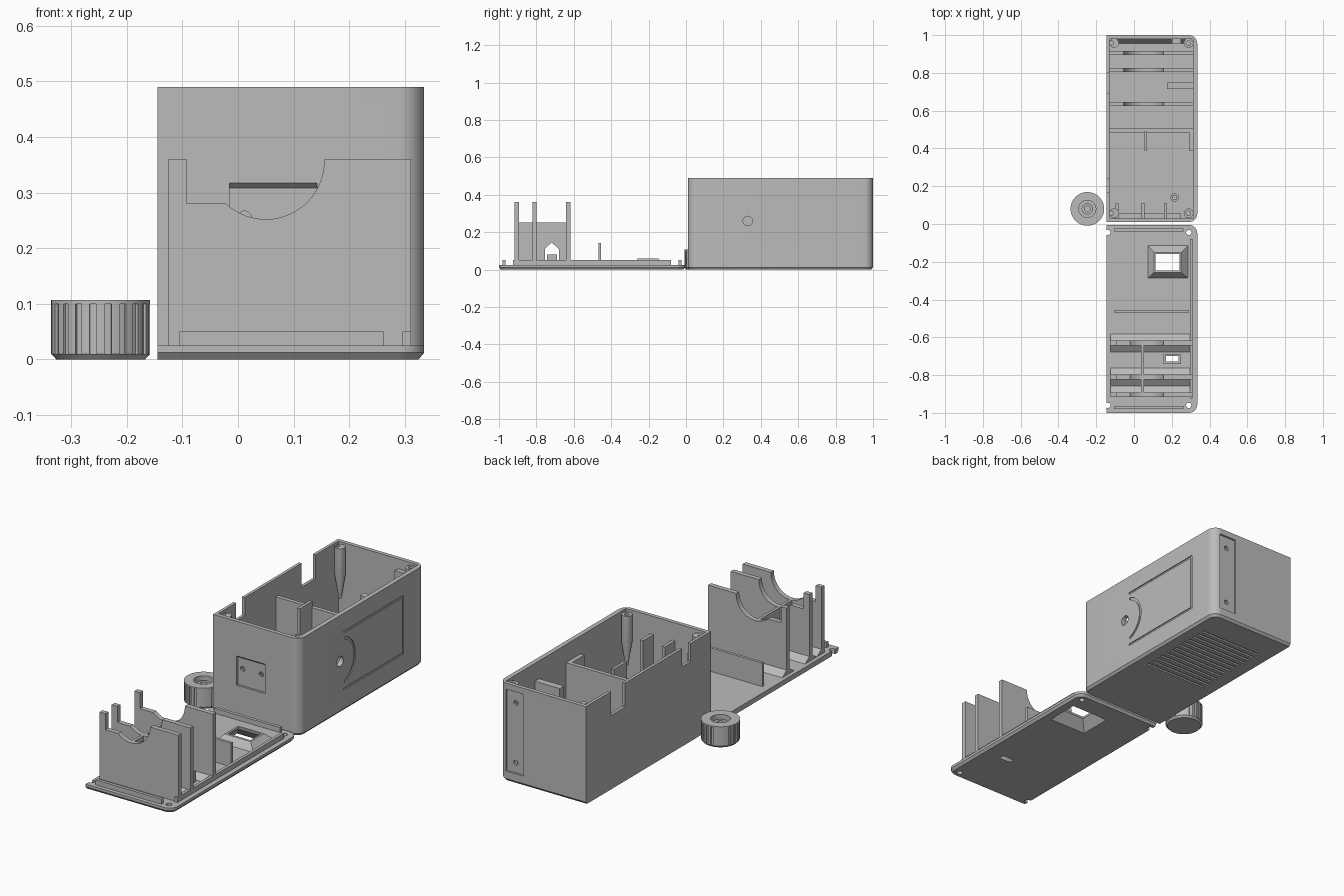
import bpy, bmesh, math
from mathutils import Vector

if "Cube" in bpy.data.objects:
    bpy.data.objects.remove(bpy.data.objects["Cube"])

grey = bpy.data.materials.new("plain_grey")
grey.diffuse_color = (0.5, 0.5, 0.5, 1)
grey.use_nodes = True
grey.node_tree.nodes["Principled BSDF"].inputs["Base Color"].default_value = grey.diffuse_color


def loft(name, rings):
    """Closed solid through rings of equal point count."""
    bm = bmesh.new()
    vs = [[bm.verts.new(p) for p in r] for r in rings]
    n = len(vs[0])
    bm.faces.new(vs[0])
    bm.faces.new(vs[-1])
    for a, b in zip(vs, vs[1:]):
        for i in range(n):
            j = (i + 1) % n
            bm.faces.new((a[i], a[j], b[j], b[i]))
    bmesh.ops.recalc_face_normals(bm, faces=bm.faces)
    me = bpy.data.meshes.new(name)
    bm.to_mesh(me)
    bm.free()
    me.materials.append(grey)
    ob = bpy.data.objects.new(name, me)
    bpy.context.collection.objects.link(ob)
    return ob


def extrude(name, pts, axis, a, b):
    """Extrude a 2D profile along an axis: x uses (y,z), y uses (x,z), z uses (x,y)."""
    i = "xyz".index(axis)

    def ring(t):
        return [tuple(list(p[:i]) + [t] + list(p[i:])) for p in pts]
    return loft(name, [ring(a), ring(b)])


def box(name, x0, x1, y0, y1, z0, z1):
    return extrude(name, [(x0, y0), (x1, y0), (x1, y1), (x0, y1)], "z", z0, z1)


def circle(u, v, r, n=32, a0=0.0, a1=None):
    if a1 is None:
        return [(u + r * math.cos(2 * math.pi * k / n), v + r * math.sin(2 * math.pi * k / n)) for k in range(n)]
    return [(u + r * math.cos(a0 + (a1 - a0) * k / n), v + r * math.sin(a0 + (a1 - a0) * k / n)) for k in range(n + 1)]


def cone(name, x, y, levels, n=32):
    return loft(name, [[(px, py, z) for px, py in circle(x, y, r, n)] for z, r in levels])


def cut(ob, cutters):
    for c in cutters:
        m = ob.modifiers.new("cut", "BOOLEAN")
        m.operation, m.solver, m.object = "DIFFERENCE", "EXACT", c
        bpy.context.view_layer.objects.active = ob
        bpy.ops.object.modifier_apply(modifier=m.name)
        bpy.data.objects.remove(c)


def smooth(ob):
    bpy.ops.object.select_all(action="DESELECT")
    ob.select_set(True)
    bpy.context.view_layer.objects.active = ob
    bpy.ops.object.shade_smooth_by_angle(angle=math.radians(30))


def outline(y0, y1, d, z):
    """Footprint with square left corners and round right corners."""
    x1, r = 0.335 - d, 0.045 - d
    pts = circle(x1 - r, y0 + d + r, r, 8, -math.pi / 2, 0)
    pts += circle(x1 - r, y1 - d - r, r, 8, 0, math.pi / 2)
    return [(x, y, z) for x, y in [(-0.145, y0 + d)] + pts + [(-0.145, y1 - d)]]


# ---- Case body: shell with chamfered underside
case = loft("case", [outline(0.01, 1, 0.01, 0), outline(0.01, 1, 0, 0.012), outline(0.01, 1, 0, 0.49)])
cuts = [box("c", -0.13, 0.312, 0.03, 0.98, 0.02, 0.6)]
cuts += [box("c", -0.2, -0.12, 0.69, 0.80, 0.37, 0.6),
         box("c", -0.2, -0.12, 0.17, 0.24, 0.40, 0.6)]
# front recess with two screw holes, tapered at the top
cuts.append(extrude("c", [(0.0, 0.17), (0.02, 0.17), (0.02, 0.308), (0.01, 0.317), (0.0, 0.317)], "x", -0.015, 0.142))
cuts += [extrude("c", circle(x, 0.255, 0.012, 16), "y", -0.02, 0.06) for x in (0.012, 0.115)]
# back recess with two screw holes
cuts.append(box("c", 0.2, 0.298, 0.99, 1.02, 0.05, 0.46))
cuts += [extrude("c", circle(0.25, z, 0.012, 16), "y", 0.93, 1.05) for z in (0.1, 0.4)]
# side hole and slider outline grooves
cuts.append(extrude("c", circle(0.33, 0.26, 0.025, 24), "x", 0.28, 0.4))
cuts += [box("c", 0.33, 0.4, 0.36, 0.83, 0.39, 0.4),
         box("c", 0.33, 0.4, 0.36, 0.83, 0.105, 0.115),
         box("c", 0.33, 0.4, 0.822, 0.832, 0.105, 0.4)]
arc = circle(0.33, 0.255, 0.122, 16, -1.25, 1.25) + circle(0.33, 0.255, 0.11, 16, 1.25, -1.25)
cuts.append(extrude("c", arc, "x", 0.33, 0.4))
# underside grille
cuts += [box("c", -0.08, 0.27, 0.42 + 0.034 * k, 0.432 + 0.034 * k, -0.01, 0.008) for k in range(13)]
cut(case, cuts)
smooth(case)

# ---- Corner screw posts, tapering down into the corners
for i, (x, y) in enumerate([(0.288, 0.057), (0.288, 0.958), (-0.105, 0.057), (-0.105, 0.958)]):
    hole_x = x if x > 0 else -0.12
    post = cone(f"screw_post_{i}", x, y, [(0.22, 0.006), (0.34, 0.025), (0.478, 0.025)], 20)
    cut(post, [cone("c", hole_x, y, [(0.4, 0.012), (0.6, 0.012)], 16)])
    smooth(post)

# ---- Case interior
CX, R = 0.05, 0.105
low = [(-0.13, 0.018), (0.312, 0.018), (0.312, 0.155)] + circle(CX, 0.158, R, 20, -0.03, -math.pi + 0.03) + [(-0.13, 0.155)]
for i, y in enumerate((0.635, 0.815, 0.905)):
    extrude(f"case_cradle_{i}", low, "y", y - 0.01, y + 0.01)
box("case_divider", -0.13, 0.312, 0.485, 0.505, 0.018, 0.40)
box("centre_fin", 0.055, 0.07, 0.39, 0.49, 0.018, 0.43)
box("side_fin", 0.29, 0.312, 0.39, 0.49, 0.018, 0.40)
box("port_post", 0.175, 0.312, 0.715, 0.75, 0.018, 0.40)
box("back_boss", 0.2, 0.25, 0.955, 0.982, 0.06, 0.44)
extrude("back_fillet", [(0.982, 0.018), (0.955, 0.018), (0.982, 0.06)], "x", -0.11, 0.27)
box("front_rail", -0.1, 0.25, 0.028, 0.055, 0.018, 0.17)
for i, x in enumerate((-0.098, 0.04, 0.16)):
    box(f"front_rib_{i}", x, x + 0.016, 0.028, 0.11, 0.018, 0.40)
stud = cone("floor_stud", 0.215, 0.14, [(0.018, 0.022), (0.12, 0.022)], 24)
cut(stud, [cone("c", 0.215, 0.14, [(0.04, 0.011), (0.2, 0.011)], 16)])
smooth(stud)


# ---- Lid plate with flared window, port slot and screw holes
def rect(x0, x1, y0, y1, z):
    return [(x0, y0, z), (x1, y0, z), (x1, y1, z), (x0, y1, z)]


lid = loft("lid", [outline(-1, -0.005, 0.01, 0), outline(-1, -0.005, 0, 0.012), outline(-1, -0.005, 0, 0.025)])
cuts = [loft("c", [rect(0.075, 0.285, -0.285, -0.115, -0.001), rect(0.115, 0.24, -0.245, -0.16, 0.05)]),
        box("c", 0.17, 0.235, -0.728, -0.70, -0.1, 0.1)]
cuts += [cone("c", x, y, [(-0.1, 0.014), (0.1, 0.014)], 16) for x in (-0.138, 0.29) for y in (-0.045, -0.96)]
cut(lid, cuts)
smooth(lid)
frame = loft("window_frame", [rect(0.07, 0.29, -0.29, -0.11, 0.02), rect(0.105, 0.25, -0.257, -0.15, 0.06)])
cut(frame, [loft("c", [rect(0.075, 0.285, -0.285, -0.115, -0.001), rect(0.115, 0.24, -0.245, -0.16, 0.05),
                       rect(0.115, 0.24, -0.245, -0.16, 0.1)])])
port = box("port_collar", 0.155, 0.25, -0.742, -0.69, 0.02, 0.08)
cut(port, [box("c", 0.17, 0.235, -0.728, -0.70, -0.1, 0.2)])

# ---- Lid locating lips and divider
for i, y in enumerate((-0.032, -0.972)):
    box(f"lid_end_lip_{i}", -0.105, 0.262, y - 0.008, y + 0.008, 0.02, 0.05)
box("lid_side_lip", 0.296, 0.311, -0.925, -0.08, 0.02, 0.05)
box("lid_divider", -0.105, 0.29, -0.468, -0.454, 0.02, 0.143)

# ---- Lid cradles with round cutouts and feet
a_end = -math.pi + math.asin(0.077 / R)
high = [(-0.125, 0.02), (0.311, 0.02), (0.311, 0.36)] + circle(CX, 0.357, R, 24, 0.028, a_end)
high += [(-0.093, 0.28), (-0.093, 0.36), (-0.125, 0.36)]
for i, y in enumerate((-0.63, -0.81, -0.905)):
    extrude(f"lid_cradle_{i}", high, "y", y - 0.012, y + 0.012)
for i, (y, d) in enumerate([(-0.618, 1), (-0.642, -1), (-0.798, 1), (-0.822, -1), (-0.893, 1)]):
    extrude(f"cradle_foot_{i}", [(y, 0.02), (y + 0.036 * d, 0.024), (y, 0.05)], "x", -0.125, 0.311)

# ---- Spine between the cradles, with a pointed opening
spine = box("lid_spine", 0.038, 0.052, -0.9, -0.63, 0.02, 0.252)
cut(spine, [extrude("c", [(-0.755, 0.05), (-0.68, 0.05), (-0.68, 0.11), (-0.718, 0.145), (-0.755, 0.11)], "x", 0, 0.1)])

# ---- Knob with grooved grip and stepped bore
KX, KY = -0.247, 0.08
knob = cone("knob", KX, KY, [(0, 0.08), (0.01, 0.089), (0.107, 0.089)], 64)
cuts = []
for k in range(20):
    a = 2 * math.pi * (k + 0.5) / 20
    c, s = math.cos(a), math.sin(a)
    pts = [(KX + u * c - v * s, KY + u * s + v * c) for u, v in ((0.083, -0.006), (0.1, -0.006), (0.1, 0.006), (0.083, 0.006))]
    cuts.append(extrude("c", pts, "z", 0.009, 0.1))
cuts.append(cone("c", KX, KY, [(0.05, 0.045), (0.2, 0.045)]))
cut(knob, cuts)
smooth(knob)
hub = cone("knob_hub", KX, KY, [(0.045, 0.03), (0.09, 0.03)])
cut(hub, [cone("c", KX, KY, [(0.055, 0.016), (0.2, 0.016)], 24)])
smooth(hub)
